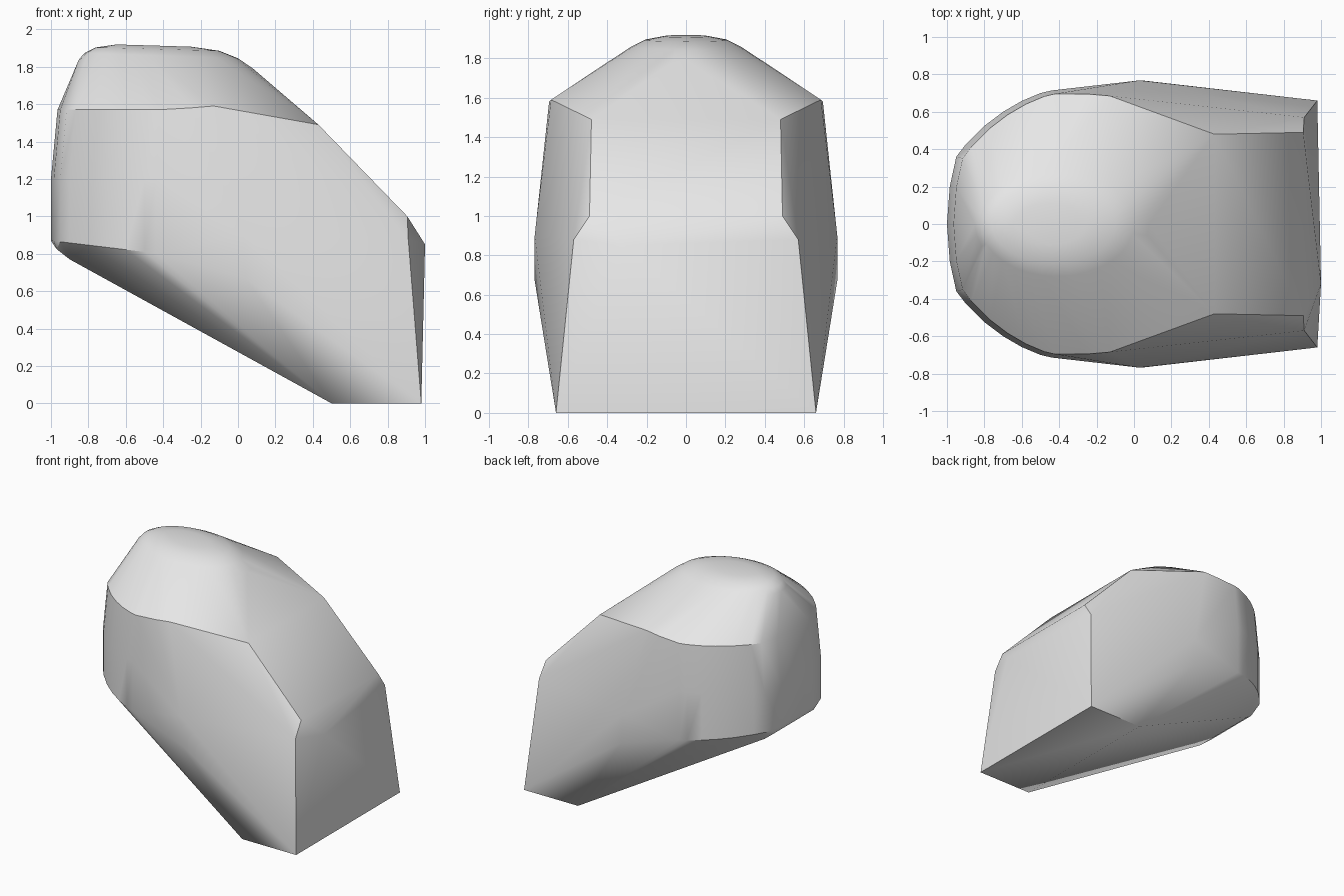
import bpy, bmesh, math

cube = bpy.data.objects.get("Cube")
if cube:
    bpy.data.objects.remove(cube, do_unlink=True)

grey = bpy.data.materials.new("light_grey")
grey.use_nodes = True
colour = (0.8, 0.8, 0.8, 1)
grey.diffuse_color = colour
grey.node_tree.nodes["Principled BSDF"].inputs["Base Color"].default_value = colour

points = []


def pair(x, y, z):
    """Add a point on both sides."""
    points.extend([(x, y, z), (x, -y, z)])


def dome_ring(x0, x1, half_width, z0, z1, count=32):
    """Tilted ellipse running from x0 at height z0 to x1 at height z1."""
    for i in range(count):
        a = math.tau * i / count
        t = (1 - math.cos(a)) / 2
        points.append((x0 + (x1 - x0) * t, half_width * math.sin(a), z0 + (z1 - z0) * t))


# Foot and rear wall
for corner in [(0.5, 0.66, 0), (0.98, 0.66, 0), (0.91, 0.57, 0.88), (0.905, 0.49, 1.0)]:
    pair(*corner)
points.append((1.0, -0.32, 0.85))

# Sloping back and widest part of the flanks
pair(0.43, 0.48, 1.49)
pair(0.03, 0.768, 0.9)
pair(0.04, 0.768, 0.67)
pair(-0.13, 0.685, 1.59)
pair(-0.25, 0.695, 1.58)

# Rounded nose wall: lower rim and slightly inset upper rim
plan = [(-1, 0), (-0.985, 0.2), (-0.95, 0.36), (-0.9, 0.425), (-0.8, 0.525),
        (-0.7, 0.6), (-0.6, 0.658), (-0.5, 0.7), (-0.44, 0.714)]
for x, y in plan:
    low = 0.87 - 0.12 * (x + 1)
    pair(x, y, low)
    pair(x, y, 1.2)
    pair(x * 0.97 + 0.005, y * 0.975, 1.57)

# Chin
pair(-0.97, 0.24, 0.825)
pair(-0.9, 0.28, 0.77)

# Domed top
dome_ring(-0.85, 0.08, 0.31, 1.84, 1.79)
dome_ring(-0.82, 0.0, 0.28, 1.873, 1.845)
dome_ring(-0.76, -0.1, 0.21, 1.903, 1.885)
dome_ring(-0.65, -0.25, 0.11, 1.919, 1.907)

# Skin the points as one closed convex shell
bm = bmesh.new()
for p in points:
    bm.verts.new(p)
bmesh.ops.remove_doubles(bm, verts=bm.verts, dist=0.001)
hull = bmesh.ops.convex_hull(bm, input=bm.verts)
loose = {g for g in hull["geom_interior"] + hull["geom_unused"] if isinstance(g, bmesh.types.BMVert)}
bmesh.ops.delete(bm, geom=list(loose), context="VERTS")
bmesh.ops.recalc_face_normals(bm, faces=bm.faces)
mesh = bpy.data.meshes.new("rounded_shell")
bm.to_mesh(mesh)
bm.free()
mesh.materials.append(grey)
shell = bpy.data.objects.new("rounded_shell", mesh)
bpy.context.collection.objects.link(shell)

bpy.ops.object.select_all(action="DESELECT")
shell.select_set(True)
bpy.context.view_layer.objects.active = shell
bpy.ops.object.shade_smooth_by_angle(angle=math.radians(30))
